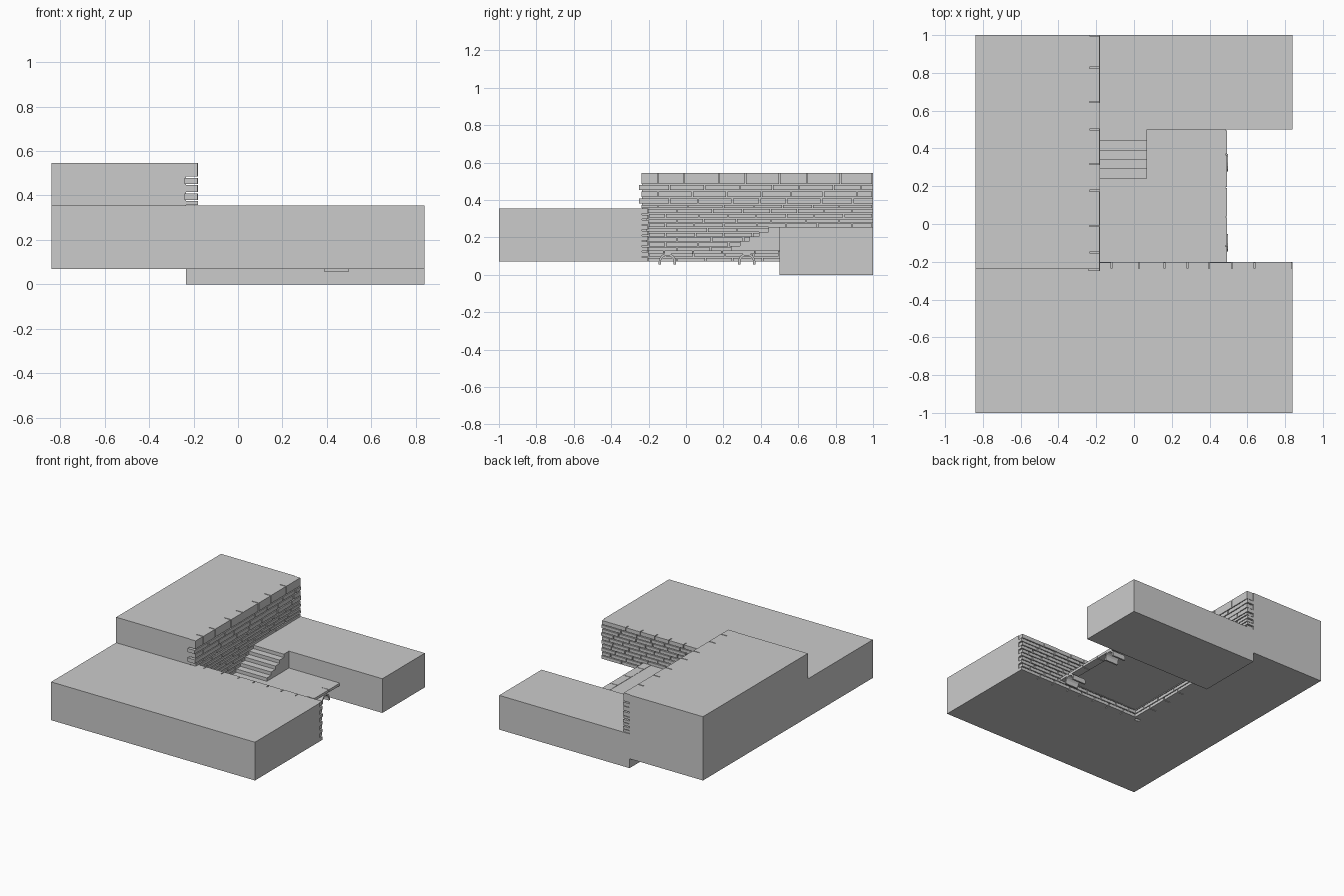
import bpy, bmesh, math, random

if "Cube" in bpy.data.objects:
    bpy.data.objects.remove(bpy.data.objects["Cube"])

random.seed(4)


def finish(name, bm):
    bmesh.ops.recalc_face_normals(bm, faces=bm.faces[:])
    me = bpy.data.meshes.new(name)
    bm.to_mesh(me)
    bm.free()
    ob = bpy.data.objects.new(name, me)
    bpy.context.collection.objects.link(ob)
    return ob


def add_box(bm, x0, x1, y0, y1, z0, z1):
    vs = bmesh.ops.create_cube(bm, size=1)["verts"]
    for v in vs:
        v.co.x = x1 if v.co.x > 0 else x0
        v.co.y = y1 if v.co.y > 0 else y0
        v.co.z = z1 if v.co.z > 0 else z0


def box(name, *b):
    bm = bmesh.new()
    add_box(bm, *b)
    return finish(name, bm)


def prism(name, yz, x0, x1):
    """Extrude a side profile of (y, z) points along x."""
    bm = bmesh.new()
    a = [bm.verts.new((x0, y, z)) for y, z in yz]
    b = [bm.verts.new((x1, y, z)) for y, z in yz]
    bm.faces.new(a)
    bm.faces.new(b[::-1])
    n = len(yz)
    for i in range(n):
        j = (i + 1) % n
        bm.faces.new((a[i], b[i], b[j], a[j]))
    return finish(name, bm)


def splits(start, end, length, offset):
    """Joint positions along one course of bricks."""
    cuts = [start]
    p = start + offset
    while p < end - 0.05:
        cuts.append(p)
        p += length * random.uniform(0.85, 1.15)
    return cuts + [end]


def brick_wall(name, axis, courses, span_of, back, face, length, gap=0.006):
    bm = bmesh.new()
    for i, (z0, z1) in enumerate(zip(courses, courses[1:])):
        start, end = span_of(z0)
        if i % 2:
            start += 0.012
            end -= 0.006
        cuts = splits(start, end, length, length * (0.55 if i % 2 else 1.0))
        for c0, c1 in zip(cuts, cuts[1:]):
            e = 0.0 if c1 == cuts[-1] else gap
            f = face - random.uniform(0, 0.003)
            top = z1 if z1 == courses[-1] else z1 - gap
            if axis == "y":
                add_box(bm, back, f, c0, c1 - e, z0, top)
            else:
                add_box(bm, c0, c1 - e, back, f, z0, top)
    return finish(name, bm)


# Ground masses
box("front_terrace", -0.84, 0.84, -1, -0.235, 0.07, 0.355)
box("left_terrace", -0.84, -0.235, -0.235, 1, 0.07, 0.545)
box("back_terrace", -0.235, 0.84, 0.5, 1, 0, 0.255)

# Walkway: single open surface
bm = bmesh.new()
bm.faces.new([bm.verts.new(p) for p in
              ((-0.2, -0.22, 0.129), (0.485, -0.22, 0.129),
               (0.485, 0.5, 0.129), (-0.2, 0.5, 0.129))])
finish("walkway", bm)

# Stairs rising towards the back terrace
profile = [(0.5, 0.129), (0.24, 0.129)]
for i in range(5):
    z = 0.129 + 0.0252 * (i + 1)
    profile += [(0.24 + 0.05 * i, z), (0.24 + 0.05 * (i + 1), z)]
profile[-1] = (0.5, 0.255)
prism("stairs", profile, -0.185, 0.07)

# Tall retaining wall beside the left terrace
tall_courses = [0.07, 0.097, 0.124, 0.151, 0.178, 0.204, 0.23, 0.256, 0.28,
                0.305, 0.33, 0.357, 0.38, 0.415, 0.452, 0.485, 0.545]


def tall_span(z):
    return (-0.25 if z > 0.35 else -0.21), (1.0 if z > 0.25 else 0.5)


brick_wall("left_brick_wall", "y", tall_courses, tall_span,
           -0.24, -0.18, 0.165)

# Low retaining wall behind the front terrace
low_courses = [0.07 + 0.285 * i / 10 for i in range(11)]
brick_wall("front_brick_wall", "x", low_courses, lambda z: (-0.2, 0.84),
           -0.243, -0.2, 0.13)

# Edging stones along the walkway
bm = bmesh.new()
cuts = [-0.2, -0.115, 0.04, 0.195, 0.37, 0.5]
for c0, c1 in zip(cuts, cuts[1:]):
    add_box(bm, 0.43, 0.492, c0, c1 - 0.005, 0.112, 0.131)
finish("walkway_edging", bm)

# Drain arches under the edging
for n, yc in enumerate((-0.1, 0.325)):
    angles = [math.pi * i / 8 for i in range(9)]
    outer = [(yc + 0.046 * math.cos(a), 0.07 + 0.045 * math.sin(a)) for a in angles]
    inner = [(yc + 0.034 * math.cos(a), 0.07 + 0.033 * math.sin(a)) for a in angles]
    ring = ([(yc + 0.046, 0.055)] + outer + [(yc - 0.046, 0.055), (yc - 0.034, 0.055)]
            + inner[::-1] + [(yc + 0.034, 0.055)])
    prism(f"drain_arch_{n + 1}", ring, 0.39, 0.497)
